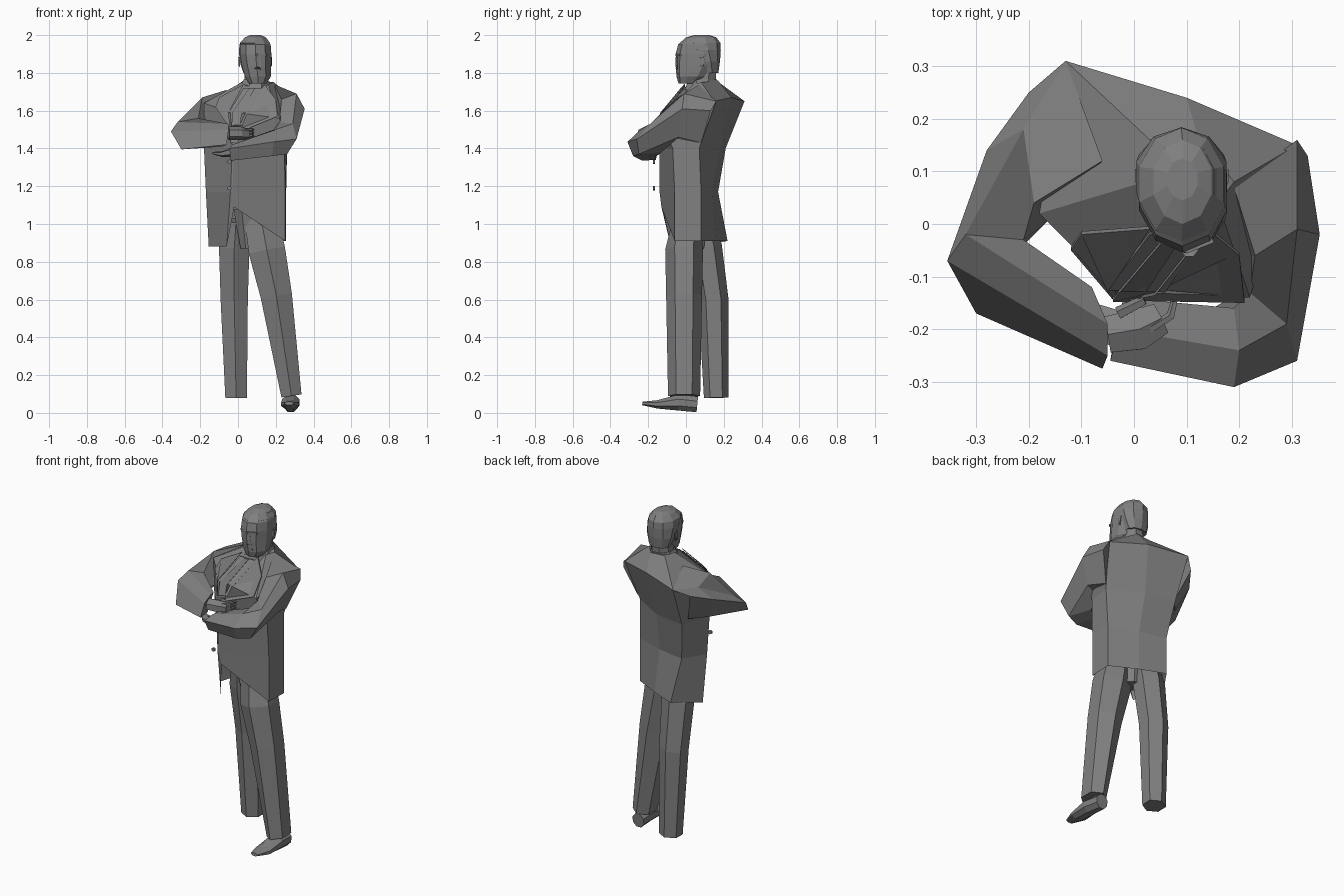
import bpy, bmesh, math
from mathutils import Vector

UNIT = 0.01  # part sizes below are in hundredths of a unit

cube = bpy.data.objects.get("Cube")
if cube:
    bpy.data.objects.remove(cube, do_unlink=True)

grey = bpy.data.materials.new("plain_grey")
grey.use_nodes = True
colour = (0.216, 0.216, 0.216, 1)
grey.diffuse_color = colour
grey.node_tree.nodes["Principled BSDF"].inputs["Base Color"].default_value = colour


def finish(name, bm):
    """Turn a bmesh into a flat shaded object."""
    bmesh.ops.recalc_face_normals(bm, faces=bm.faces[:])
    bmesh.ops.scale(bm, vec=Vector((UNIT, UNIT, UNIT)), verts=bm.verts[:])
    mesh = bpy.data.meshes.new(name)
    bm.to_mesh(mesh)
    bm.free()
    mesh.materials.append(grey)
    obj = bpy.data.objects.new(name, mesh)
    bpy.context.collection.objects.link(obj)


def loft(name, rings, cap_start=True):
    """Skin a list of closed rings that share one point count."""
    bm = bmesh.new()
    rows = [[bm.verts.new(point) for point in ring] for ring in rings]
    count = len(rows[0])
    for low, high in zip(rows, rows[1:]):
        for i in range(count):
            j = (i + 1) % count
            bm.faces.new((low[i], low[j], high[j], high[i]))
    if cap_start:
        bm.faces.new(rows[0][::-1])
    bm.faces.new(rows[-1])
    finish(name, bm)


def tube(name, sections, sides=6, up=(0, 0, 1)):
    """Skin a path of (x, y, z, half width, half height) sections."""
    centres = [Vector(section[:3]) for section in sections]
    rings = []
    for i, (centre, section) in enumerate(zip(centres, sections)):
        before = centres[max(i - 1, 0)]
        after = centres[min(i + 1, len(centres) - 1)]
        along = (after - before).normalized()
        side = along.cross(Vector(up)).normalized()
        rise = side.cross(along)
        angles = [math.tau * (k + 0.5) / sides for k in range(sides)]
        rings.append([centre + side * section[3] * math.cos(a)
                      + rise * section[4] * math.sin(a) for a in angles])
    loft(name, rings)


def stack(name, layers, sides=10):
    """Skin level oval layers of (x, y, z, half width, half depth)."""
    angles = [math.tau * (k + 0.5) / sides for k in range(sides)]
    loft(name, [[(x + wide * math.cos(a), y + deep * math.sin(a), z) for a in angles]
                for x, y, z, wide, deep in layers])


def plate(name, points, thick=0.6):
    """Thin cloth panel with its outer face on the given points."""
    loft(name, [points, [Vector(point) + Vector((0, thick, 0)) for point in points]])


# Jacket body: front edges, left front, left side, back, right back, right front
jacket = [
    [(-6, -8, 88), (-2, -13, 109), (25, -6, 91), (25.5, 8, 91),
     (10, 16, 91), (-5, 22, 91), (-15.5, 6, 88)],
    [(-4, -14, 117), (-3, -14, 117), (25, -6, 117), (25.5, 8, 117),
     (8, 14, 117), (-9, 17, 117), (-17, 4, 117)],
    [(-3, -14, 140), (-2, -14, 140), (24.5, -7, 140), (26, 7, 140),
     (7, 18, 140), (-12, 21, 140), (-18, 3, 140)],
    [(-4, -12, 159), (-1, -12, 159), (22, -14, 156), (31, 15, 165),
     (10, 24, 167), (-13, 31, 165), (-18, 2, 164)],
    [(4, 0, 173), (8, 0, 173), (16, 4, 174), (19, 8, 175),
     (12, 17, 176), (3, 16, 176), (2, 8, 175)],
]
loft("jacket_body", jacket, cap_start=False)

# Folded sleeves, each ring running top, outer, bottom, inner, inner top
right_sleeve = [
    [(-13, 31, 165), (-20, 25, 161), (-14, 18, 143), (-14, 3, 148), (-6, 12, 171)],
    [(-21, 18, 164), (-28, 14, 157), (-22, 9, 143), (-17, 0, 148), (-19, 4, 167)],
    [(-32, -2, 154), (-35.5, -7, 149), (-30, -17, 139.5), (-24, -7, 141), (-21, -3, 156)],
    [(-5, -19, 153), (-5, -25, 150), (-6, -27.5, 142), (-8, -18, 141), (-8, -12, 151)],
]
loft("right_sleeve", right_sleeve)
left_sleeve = [
    [(31, 16, 165), (33, 13, 160), (27, 8, 143), (18, 0, 148), (19, 7, 174)],
    [(31, -1, 169), (35.3, -2, 161), (30, -4, 146), (20, -7, 145), (23, -6, 166)],
    [(29, -19, 153), (31, -26, 145), (26, -25, 137), (20, -13, 138), (22, -13, 154)],
    [(20, -24, 150), (19, -31, 143.5), (18, -28, 136), (15, -16, 136), (19, -16, 150)],
    [(-3, -20, 142), (-4.5, -26, 140), (-4, -23, 133.5), (-2, -16, 134), (-2, -14, 142)],
]
loft("left_sleeve", left_sleeve)

# Trousers
forward = (0, 1, 0)
stack("trouser_seat", [(6, 4, 87, 5, 6), (5, 3, 108, 8, 9)], sides=8)
tube("right_trouser_leg", [(-1, 8, 102, 8, 7.5), (-2, 10.5, 88, 9.3, 8.5),
                           (-2, 14.5, 60, 8.3, 8), (-1, 16, 8, 6.6, 6.5)],
     up=forward)
tube("left_trouser_leg", [(12, 1, 104, 10, 7.5), (15.3, -1, 86, 11.2, 10),
                          (20.3, -1, 62, 9.6, 9.5), (28.3, -1, 9, 6.2, 8.5)],
     up=forward)

# Shoe on the forward leg
tube("left_shoe", [(28, 6, 4.5, 4, 4.5), (28, -4, 5.5, 5, 4.6),
                   (27.5, -15, 4.5, 5, 2.4), (27, -23, 5, 2.5, 1)],
     sides=8)

# Head, hair, neck and collar
stack("head", [(10.5, 1.5, 174.5, 5, 5.5), (10.5, 3.5, 178, 7.2, 8.5),
               (9.8, 5.5, 184, 8.2, 11), (9.3, 6.2, 190, 8.8, 11.6),
               (9.2, 6.8, 195, 8.5, 11), (9.5, 8, 198.3, 6, 8)])
stack("hair", [(9, 12.5, 180, 6.5, 4.6), (9, 11, 186, 8.5, 7),
               (9, 9, 192, 9, 9.4), (9, 7.5, 195.8, 8.4, 10.8),
               (9.2, 8, 198.8, 5.8, 8), (9.2, 8.5, 200, 3, 4)])
stack("neck", [(9, 9, 168, 7, 7), (9.5, 9.5, 182, 6, 7)], sides=8)
stack("collar", [(9, 8, 171, 9.5, 9.5), (9.5, 9, 176.5, 7, 8)], sides=8)

# Face details
loft("nose", [[(9.4, -4.8, 189), (11.4, -4.8, 189), (10.4, -2, 189)],
              [(8.6, -4.8, 182), (12.4, -4.8, 182), (10.5, -2, 182)],
              [(9.7, -6.2, 183), (11.3, -6.2, 183), (10.5, -3, 181)]])
tube("brow", [(4.5, -3, 189.5, 0.8, 0.8), (10.2, -5, 189.5, 0.8, 0.9),
              (15, -3, 189.5, 0.8, 0.8)], sides=4)
tube("mouth", [(7.8, -4, 179.5, 0.8, 0.6), (13, -4, 179.5, 0.8, 0.6)], sides=4)
for name, x, flare in (("right_ear", 1, -0.8), ("left_ear", 17.4, 0.6)):
    loft(name, [[(x, 7, 183), (x, 7, 188), (x, 10, 188.5), (x, 9, 183)],
                [(x + flare, 8, 184), (x + flare, 8, 188),
                 (x + flare, 10.5, 188.5), (x + flare, 9, 184)]])

# Shirt front, tie and lapels
plate("shirt_front", [(3, -2, 172), (13, -2, 172), (6, -13, 159), (-5, -12.6, 159)])
plate("tie", [(6, -2.8, 172), (9, -2.8, 172), (2, -13.4, 159),
              (0, -14.8, 143), (-4, -14.8, 143), (-3, -13.4, 159)])
plate("right_lapel", [(3, -1, 174), (-10, -2, 167), (-12, -5, 162),
                      (-4, -14.4, 150), (-5, -13, 159)])
plate("left_lapel", [(14, -1, 174), (20, -6, 166), (21, -15, 157),
                     (-1, -14.6, 148), (4, -13.6, 159)])

# Hands
tube("right_hand", [(-5, -21, 148, 4, 3.5), (1, -20, 148, 4.5, 3.6),
                    (5, -18, 147.5, 3.5, 3)])
for i in range(4):
    z = 150 - i * 1.6
    tube("right_finger_" + str(i + 1), [(3, -20, z, 0.9, 0.9), (7, -17.5, z, 0.9, 0.9),
                                        (8, -13.5, z, 0.6, 0.6)], sides=5)
tube("right_thumb", [(-3, -17, 151, 1.3, 1.3), (2, -14.5, 151.5, 1, 1)], sides=5)
tube("left_hand", [(-3, -20, 138, 4, 2.5), (-8, -18, 137, 3.5, 1.6),
                   (-13, -15, 137.5, 1.5, 0.7)])

# Jacket buttons
for i, z in enumerate((119, 133)):
    tube("button_" + str(i + 1), [(-4.5, -17.5, z, 1.2, 1.2), (-4.5, -16.5, z, 1.2, 1.2)])
